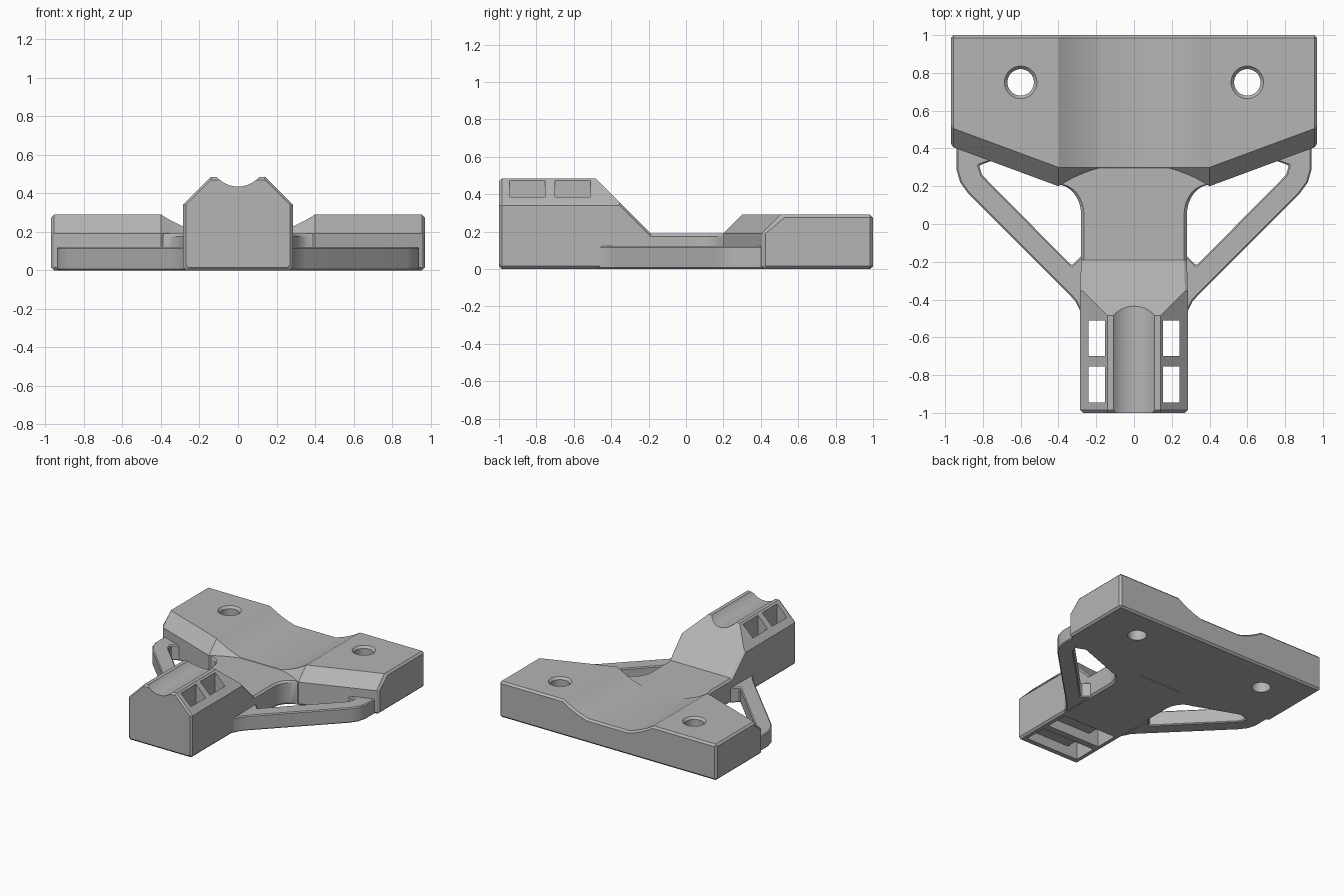
import bpy
import bmesh
import math

if "Cube" in bpy.data.objects:
    bpy.data.objects.remove(bpy.data.objects["Cube"], do_unlink=True)

grey = bpy.data.materials.new("plain grey")
grey.use_nodes = True
grey.diffuse_color = (0.46, 0.46, 0.46, 1)
grey.node_tree.nodes["Principled BSDF"].inputs["Base Color"].default_value = (0.46, 0.46, 0.46, 1)

B = 0.015       # small edge chamfer
NECK = 0.19     # height of the neck


def finish(name, bm):
    bmesh.ops.remove_doubles(bm, verts=bm.verts, dist=0.0001)
    bmesh.ops.recalc_face_normals(bm, faces=bm.faces)
    mesh = bpy.data.meshes.new(name)
    bm.to_mesh(mesh)
    bm.free()
    mesh.materials.append(grey)
    obj = bpy.data.objects.new(name, mesh)
    bpy.context.collection.objects.link(obj)
    return obj


def loft(name, sections):
    bm = bmesh.new()
    rings = [[bm.verts.new(p) for p in s] for s in sections]
    n = len(rings[0])
    for a, b in zip(rings, rings[1:]):
        for i in range(n):
            j = (i + 1) % n
            bm.faces.new((a[i], a[j], b[j], b[i]))
    bm.faces.new(rings[0])
    bm.faces.new(rings[-1])
    return finish(name, bm)


def box(name, x0, x1, y0, y1, z0, z1):
    corners = [(x0, z0), (x1, z0), (x1, z1), (x0, z1)]
    return loft(name, [[(x, y, z) for x, z in corners] for y in (y0, y1)])


def rod(name, x, y, profile, axis="z", segments=40):
    # revolve: profile holds (radius, distance along the axis)
    rings = []
    for r, d in profile:
        ring = []
        for i in range(segments):
            a = 2 * math.pi * i / segments
            u, v = r * math.cos(a), r * math.sin(a)
            ring.append((x + u, y + v, d) if axis == "z" else (x + u, d, y + v))
        rings.append(ring)
    return loft(name, rings)


def cut(obj, cutters):
    for c in cutters:
        c.hide_render = True
        mod = obj.modifiers.new("cut", "BOOLEAN")
        mod.operation = "DIFFERENCE"
        mod.solver = "EXACT"
        mod.object = c
    apply_all(obj)
    for c in cutters:
        bpy.data.objects.remove(c, do_unlink=True)


def apply_all(obj):
    bpy.ops.object.select_all(action="DESELECT")
    obj.select_set(True)
    bpy.context.view_layer.objects.active = obj
    for m in list(obj.modifiers):
        bpy.ops.object.modifier_apply(modifier=m.name)
    bpy.ops.object.shade_smooth_by_angle(angle=math.radians(25))


# Mounting plate, lofted across x, with a shallow round channel in the middle
def plate_section(x, inset=0.0):
    ax = abs(x)
    radius = 0.727
    g = 0.29
    if ax < 0.4:
        g = max(NECK, 0.17 + radius - math.sqrt(radius ** 2 - ax ** 2))
    top = 0.30 + max(0, ax - 0.4) * 0.37
    low = top - (g - NECK)
    back = 1 - inset
    zt, zb = g - inset, inset
    rim = 0 if inset else B
    pts = [(back - rim, zb), (back, zb + rim), (back, zt - rim), (back - rim, zt),
           (top + inset, zt), (low + inset, NECK), (low + inset, zb + rim),
           (low + inset + rim, zb)]
    return [(x, y, z) for y, z in pts]


half = [0.18 + 0.22 * i / 14 for i in range(15)] + [0.97 - B]
xs = [-x for x in reversed(half)] + half
plate = loft("mounting_plate", [plate_section(-0.97, B)]
             + [plate_section(x) for x in xs] + [plate_section(0.97, B)])
cut(plate, [rod("screw_hole", s * 0.6, 0.75,
                [(0.07, -0.1), (0.07, 0.272), (0.088, 0.292), (0.088, 0.4)])
            for s in (-1, 1)])


# Tower and neck, lofted along y, flaring into the plate
def body_section(y, w, top, inset=0.0):
    w, top = w - inset, top - inset
    shoulder = min(0.34, top - B)
    side = [(w - B, inset), (w, B + inset), (w, shoulder), (w - (top - shoulder), top)]
    pts = side + [(-x, z) for x, z in reversed(side)]
    return [(x, y, z) for x, z in pts]


tower_top = 0.485
stations = [(-1 + B, 0.285, tower_top), (-0.485, 0.285, tower_top),
            (-0.355, 0.285, 0.355), (-0.19, 0.28, NECK), (0.05, 0.28, NECK)]
for i in range(1, 9):
    a = math.pi / 2 * i / 8
    stations.append((0.05 + 0.16 * math.sin(a), 0.41 - 0.13 * math.cos(a), NECK))
stations.append((0.305, 0.42, NECK))
body = loft("tower_and_neck", [body_section(-1, 0.285, tower_top, B)]
            + [body_section(*s) for s in stations])

# Cable groove on the tower and strap slots through it
cutters = [rod("cable_groove", 0, 0.581, [(0.146, -1.1), (0.146, -0.25)], "y", 64)]
for y0, y1 in ((-0.945, -0.755), (-0.7, -0.51)):
    cutters.append(box("strap_channel", -0.24, 0.24, y0, y1, -0.1, 0.08))
    for s in (-1, 1):
        a, b = sorted((s * 0.153, s * 0.24))
        cutters.append(box("strap_slot", a, b, y0, y1, 0.05, 0.6))
cut(body, cutters)

# Side braces from the tower to the plate
brace = [(0.27, -0.5), (0.285, -0.46), (0.31, -0.41), (0.35, -0.365),
         (0.88, 0.165), (0.92, 0.22), (0.94, 0.29), (0.94, 0.5),
         (0.74, 0.5), (0.74, 0.34), (0.82, 0.31), (0.805, 0.26),
         (0.33, -0.22), (0.27, -0.16)]
for s, side in ((1, "left"), (-1, "right")):
    obj = loft(side + "_brace", [[(s * x, y, z) for x, y in brace] for z in (0, 0.122)])
    mod = obj.modifiers.new("edge", "BEVEL")
    mod.width = 0.012
    mod.segments = 1
    mod.limit_method = "ANGLE"
    mod.angle_limit = math.radians(60)
    apply_all(obj)
